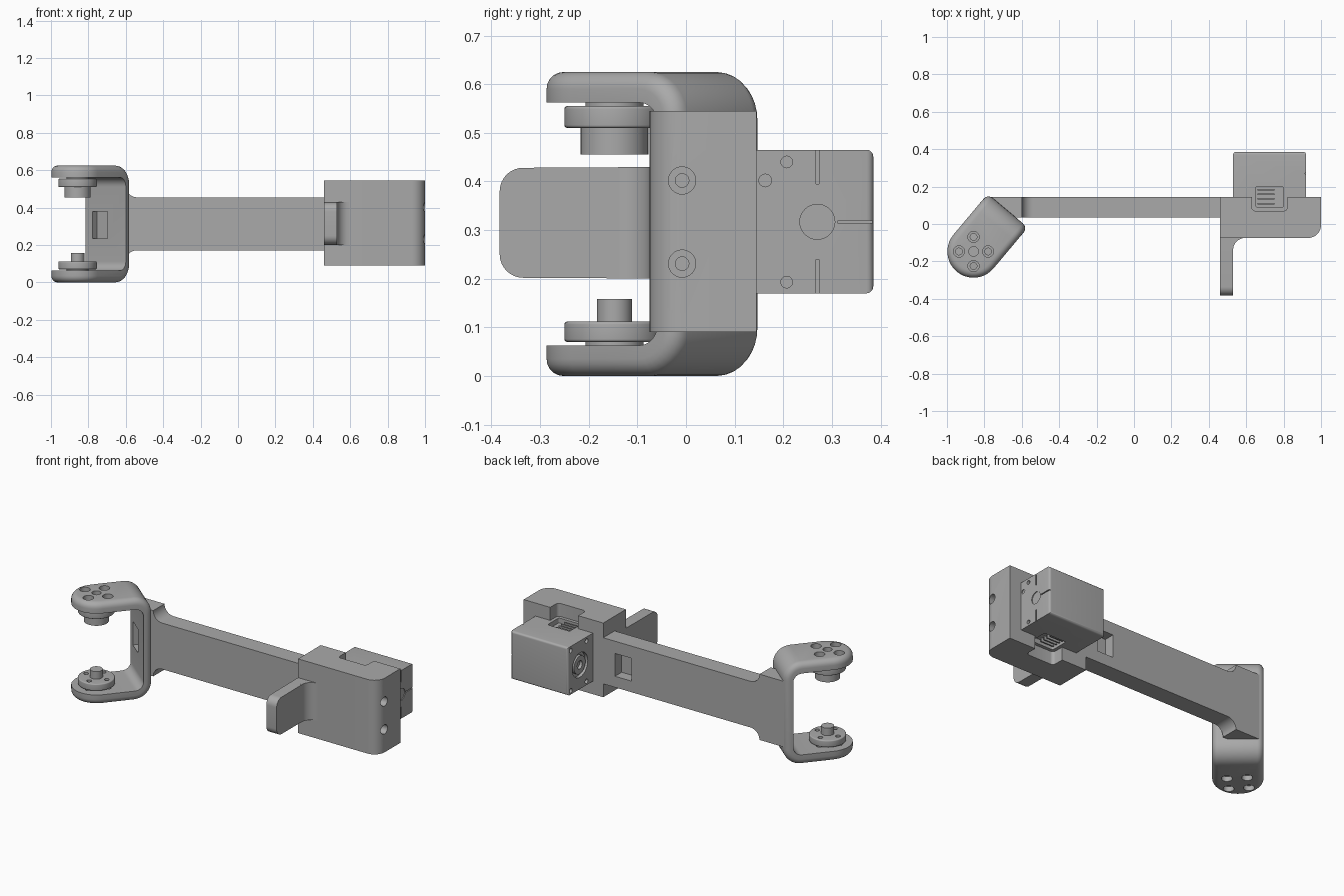
import bpy, bmesh, math
from mathutils import Matrix, Vector

cube = bpy.data.objects.get("Cube")
if cube:
    bpy.data.objects.remove(cube, do_unlink=True)

grey = bpy.data.materials.new("grey plastic")
grey.use_nodes = True
colour = (0.4, 0.4, 0.4, 1)
grey.diffuse_color = colour
grey.node_tree.nodes["Principled BSDF"].inputs["Base Color"].default_value = colour


def arc(cx, cy, r, start, end, n=8):
    """Points on an arc, angles in degrees."""
    angles = [math.radians(start + (end - start) * i / n) for i in range(n + 1)]
    return [(cx + r * math.cos(a), cy + r * math.sin(a)) for a in angles]


def prism(name, pts, axis, lo, hi):
    """Extrude a 2D outline along an axis: x uses (y, z), y uses (x, z), z uses (x, y)."""
    place = {"x": lambda a, b, t: (t, a, b),
             "y": lambda a, b, t: (a, t, b),
             "z": lambda a, b, t: (a, b, t)}[axis]
    bm = bmesh.new()
    base = bm.faces.new([bm.verts.new(place(a, b, lo)) for a, b in pts])
    out = bmesh.ops.extrude_face_region(bm, geom=[base])
    top = [v for v in out["geom"] if isinstance(v, bmesh.types.BMVert)]
    bmesh.ops.translate(bm, verts=top, vec=place(0, 0, hi - lo))
    bmesh.ops.recalc_face_normals(bm, faces=bm.faces)
    mesh = bpy.data.meshes.new(name)
    bm.to_mesh(mesh)
    bm.free()
    mesh.materials.append(grey)
    ob = bpy.data.objects.new(name, mesh)
    bpy.context.collection.objects.link(ob)
    return ob


def box(name, x, y, z):
    return prism(name, [(x[0], y[0]), (x[1], y[0]), (x[1], y[1]), (x[0], y[1])], "z", *z)


def rod(name, a, b, r, axis, lo, hi, n=32):
    return prism(name, arc(a, b, r, 0, 360, n)[:-1], axis, lo, hi)


def activate(ob):
    bpy.ops.object.select_all(action="DESELECT")
    ob.select_set(True)
    bpy.context.view_layer.objects.active = ob


def combine(ob, tools, operation="DIFFERENCE"):
    """Apply booleans one by one and discard the tools."""
    activate(ob)
    for tool in tools:
        mod = ob.modifiers.new("cut", "BOOLEAN")
        mod.operation, mod.solver, mod.object = operation, "EXACT", tool
        bpy.ops.object.modifier_apply(modifier=mod.name)
        bpy.data.objects.remove(tool, do_unlink=True)


def soften(ob, width, pick):
    """Round the sharp edges whose both ends satisfy the rule."""
    bm = bmesh.new()
    bm.from_mesh(ob.data)
    bmesh.ops.remove_doubles(bm, verts=bm.verts, dist=1e-4)
    edges = [e for e in bm.edges if len(e.link_faces) == 2
             and e.calc_face_angle(0) > 1 and all(pick(v.co) for v in e.verts)]
    bmesh.ops.bevel(bm, geom=edges, offset=width, segments=5, profile=0.5, affect="EDGES")
    bm.to_mesh(ob.data)
    bm.free()


# Yoke, built along its own axis (the pivot is its origin)
HEIGHT, WALL, BACK, R = 0.625, 0.063, 0.285, 0.14
INNER = BACK - 0.05
profile = [(-0.2, 0)] + arc(BACK - 0.1, 0.1, 0.1, -90, 0)
profile += arc(BACK - 0.1, HEIGHT - 0.1, 0.1, 0, 90) + [(-0.2, HEIGHT), (-0.2, HEIGHT - WALL)]
profile += arc(INNER - 0.05, HEIGHT - WALL - 0.05, 0.05, 90, 0)
profile += arc(INNER - 0.05, WALL + 0.05, 0.05, 0, -90) + [(-0.2, WALL)]
yoke = prism("yoke", profile, "y", -0.3, 0.3)
plan = arc(0, 0, R, 90, 270, 20) + [(0.5, -R), (0.5, R)]
combine(yoke, [prism("plan", plan, "z", -0.1, 0.8)], "INTERSECT")
soften(yoke, 0.035, lambda c: c.z < 0.05 or c.z > HEIGHT - 0.05 or c.x > INNER + 0.02)

PIVOT, ANGLE = Vector((-0.858, -0.147, 0)), math.radians(50)
turn = Matrix.Translation(PIVOT) @ Matrix.Rotation(ANGLE, 4, "Z")
cutters = [box("window", (0.2, 0.275), (-0.012, 0.093), (0.235, 0.38))]
yoke.data.transform(turn)
cutters[0].data.transform(turn)

# Screw holes through both plates
px, py = PIVOT.x, PIVOT.y
ring = [(0.078, 0), (-0.078, 0), (0, 0.078), (0, -0.078)]
for dx, dy in ring:
    cutters.append(rod("hole", px + dx, py + dy, 0.018, "z", -0.1, 0.8, 20))
    for lo, hi in ((-0.1, 0.03), (HEIGHT - 0.03, 0.8)):
        cutters.append(rod("bore", px + dx, py + dy, 0.03, "z", lo, hi, 20))
cutters.append(rod("centre_hole", px, py, 0.026, "z", HEIGHT - 0.1, 0.8, 20))
combine(yoke, cutters)

# Pivot discs
lower = rod("lower_disc", px, py, 0.103, "z", 0.07, 0.112, 48)
soften(lower, 0.006, lambda c: True)
combine(lower, [rod("hole", px + dx * 0.9, py + dy * 0.9, 0.014, "z", 0.09, 0.2, 16)
                for dx, dy in ring])
rod("lower_spacer", px, py, 0.06, "z", 0.05, 0.08)
rod("lower_pin", px, py, 0.036, "z", 0.1, 0.158)
upper = rod("upper_disc", px, py, 0.103, "z", 0.51, 0.555, 48)
soften(upper, 0.006, lambda c: True)
rod("upper_spacer", px, py, 0.06, "z", 0.55, 0.58)
boss = rod("upper_boss", px, py, 0.07, "z", 0.455, 0.515)
combine(boss, [rod("hole", px, py, 0.03, "z", 0.4, 0.49)])

# Arm with flared end, trimmed to the yoke
Z0, Z1, F = 0.172, 0.455, 0.06
flare = [(0.47, Z0), (0.47, Z1)] + arc(-0.54, Z1 + F, F, 270, 180)
flare += [(-0.9, Z1 + F), (-0.9, Z0 - F)] + arc(-0.54, Z0 - F, F, 180, 90)
arm = prism("arm", flare, "y", 0.035, 0.145)
axis = Vector((math.cos(ANGLE), math.sin(ANGLE), 0))
trim = box("trim", (-1, BACK - 0.012), (-1, 1), (-1, 1))
trim.data.transform(turn)
combine(arm, [trim, box("cable_hole", (0.27, 0.38), (0.08, 0.2), (0.24, 0.38))])

# Motor mount block with screw bores and cable notch
plan = [(0.46, 0.145), (0.46, -0.075)] + arc(0.93, -0.005, 0.07, -90, 0) + [(1.0, 0.145)]
block = prism("mount_block", plan, "z", 0.09, 0.545)
NX, NY, NR = (0.63, 0.82), (0.07, 0.21), 0.02


def rounded(x, y, r):
    return (arc(x[1] - r, y[1] - r, r, 0, 90, 5) + arc(x[0] + r, y[1] - r, r, 90, 180, 5)
            + arc(x[0] + r, y[0] + r, r, 180, 270, 5) + arc(x[1] - r, y[0] + r, r, 270, 360, 5))


cutters = [prism("notch", rounded(NX, NY, NR), "z", -0.1, 0.8)]
for z in (0.231, 0.402):
    cutters.append(rod("bore", -0.008, z, 0.028, "x", 0.95, 1.1))
    cutters.append(rod("hole", -0.008, z, 0.014, "x", 0.9, 1.1, 20))
combine(block, cutters)

# Finger tab with its corner fillet
tab = [(0, 0.2), (0, 0.43)] + arc(-0.335, 0.38, 0.048, 90, 180) + arc(-0.335, 0.25, 0.048, 180, 270)
prism("tab", tab, "x", 0.46, 0.53)
prism("tab_fillet", [(0.52, -0.06)] + [(0.52, -0.138)] + arc(0.593, -0.138, 0.063, 180, 90)
      + [(0.593, -0.06)], "z", 0.2, 0.43)

# Motor body
MZ, MID, MY = (0.17, 0.465), 0.317, 0.27
motor = box("motor", (0.53, 0.92), (0.02, 0.385), MZ)
soften(motor, 0.014, lambda c: c.y > 0.3)
cutters = [box("groove", (0.913, 1), (MY - 0.003, MY + 0.003), z) for z in ((0.395, 0.5), (0.1, 0.24))]
cutters.append(box("groove", (0.913, 1), (0.312, 0.4), (MID - 0.003, MID + 0.003)))
cutters.append(rod("cap_recess", MY, MID, 0.036, "x", 0.915, 1))
cutters.append(rod("cable_recess", 0.163, 0.402, 0.013, "x", 0.915, 1, 20))
for z in (0.193, 0.44):
    cutters.append(rod("screw_recess", 0.207, z, 0.012, "x", 0.9, 1, 20))
    for y in (0.207, 0.36):
        cutters.append(rod("front_recess", y, z, 0.014, "x", 0.5, 0.56, 20))
cutters.append(rod("horn_recess", MY, MID, 0.075, "x", 0.5, 0.55))
for lo, hi in ((0.435, 0.6), (0, 0.2)):
    cutters.append(prism("plug_recess", rounded((0.65, 0.8), (0.09, 0.2), 0.01), "z", lo, hi))
combine(motor, cutters)
horn = rod("motor_horn", MY, MID, 0.055, "x", 0.532, 0.57)
combine(horn, [rod("hole", MY, MID, 0.025, "x", 0.5, 0.555, 20)])

# Connector pins in the top and bottom sockets
for i in range(4):
    y = 0.105 + i * 0.025
    for side, z in (("upper", (0.43, 0.458)), ("lower", (0.177, 0.205))):
        box(f"{side}_pin_{i + 1}", (0.66, 0.75), (y, y + 0.008), z)

for ob in bpy.context.collection.objects:
    if ob.type == "MESH" and grey.name in ob.data.materials:
        activate(ob)
        bpy.ops.object.shade_smooth_by_angle(angle=math.radians(35))
